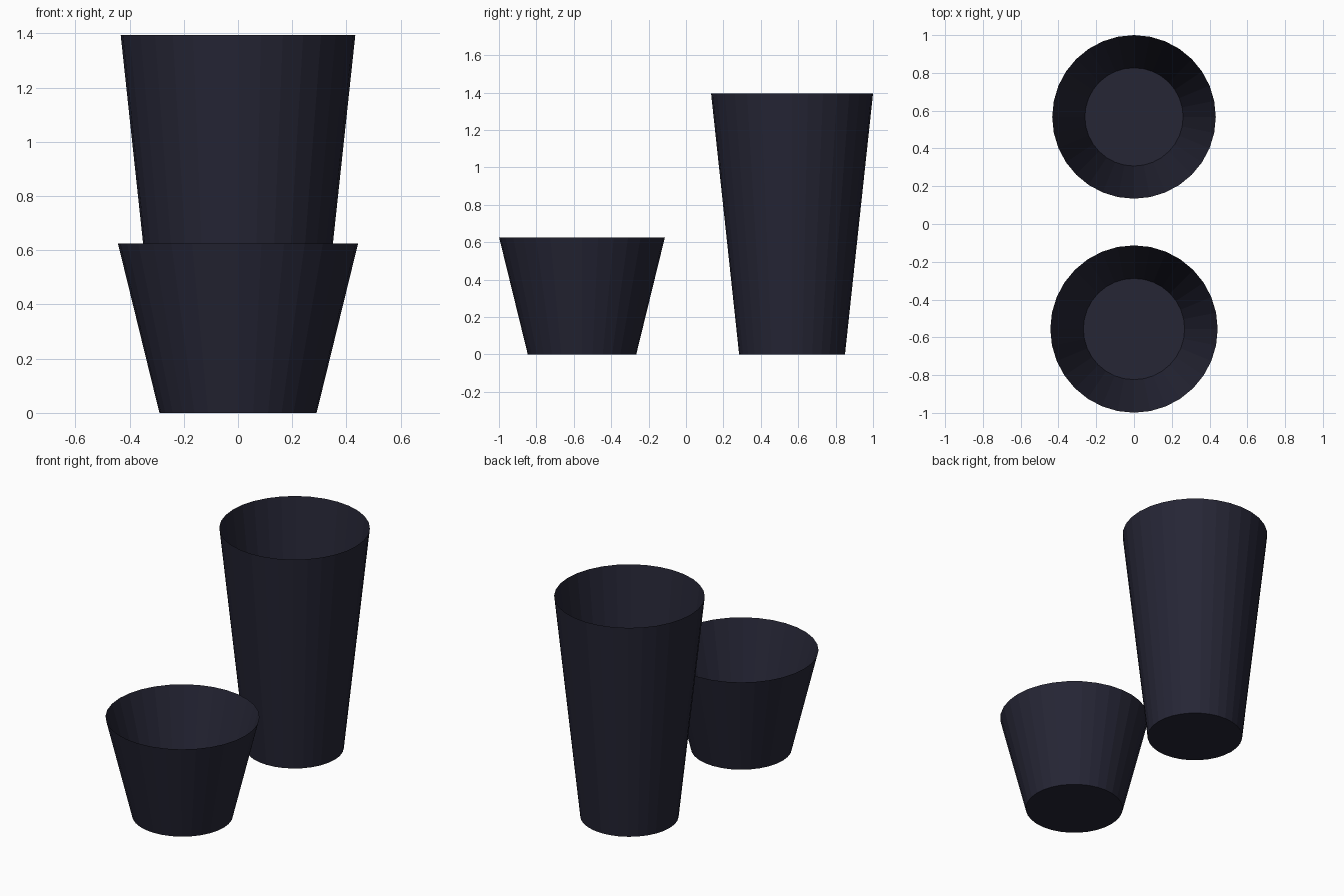
import bpy, bmesh, math

if "Cube" in bpy.data.objects:
    bpy.data.objects.remove(bpy.data.objects["Cube"])

SIDES = 32

navy = bpy.data.materials.new("dark_navy")
navy.diffuse_color = (0.019, 0.019, 0.036, 1)
navy.use_nodes = True
navy.node_tree.nodes["Principled BSDF"].inputs["Base Color"].default_value = navy.diffuse_color


def cup(name, y, r_base, r_rim, height, r_floor, floor_z):
    """Open tapered cup: outer wall, sharp rim, inner wall and raised floor."""
    bm = bmesh.new()
    rings = []
    for r, z in ((r_base, 0), (r_rim, height), (r_floor, floor_z)):
        rings.append([bm.verts.new((r * math.cos(2 * math.pi * i / SIDES),
                                    r * math.sin(2 * math.pi * i / SIDES), z))
                      for i in range(SIDES)])
    # outer and inner walls
    for a, b in zip(rings, rings[1:]):
        for i in range(SIDES):
            j = (i + 1) % SIDES
            bm.faces.new((a[i], a[j], b[j], b[i]))
    # underside and inside floor
    bm.faces.new(rings[0][::-1])
    bm.faces.new(rings[2])
    mesh = bpy.data.meshes.new(name)
    bm.to_mesh(mesh)
    bm.free()
    mesh.materials.append(navy)
    ob = bpy.data.objects.new(name, mesh)
    ob.location.y = y
    bpy.context.collection.objects.link(ob)


cup("short_cup", -0.556, 0.29, 0.443, 0.625, 0.268, 0.02)
cup("tall_cup", 0.567, 0.283, 0.433, 1.395, 0.26, 0.02)
